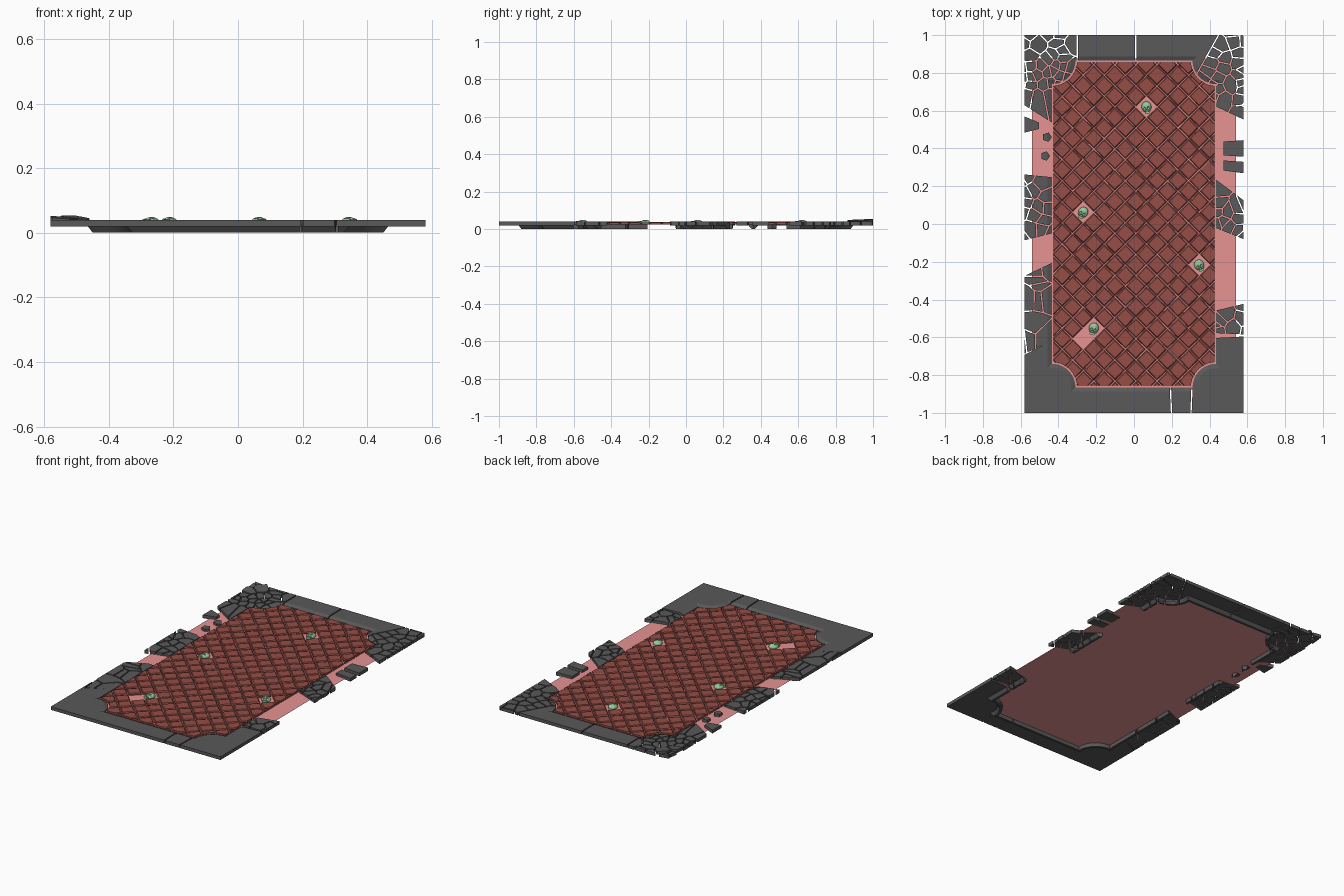
import bpy, bmesh, math, random
from mathutils import Vector, Matrix

if "Cube" in bpy.data.objects:
    bpy.data.objects.remove(bpy.data.objects["Cube"])

random.seed(7)

def material(name, c):
    m = bpy.data.materials.new(name)
    m.diffuse_color = (*c, 1)
    m.use_nodes = True
    m.node_tree.nodes["Principled BSDF"].inputs["Base Color"].default_value = m.diffuse_color
    return m

STONE = material("dark_stone", (0.10, 0.10, 0.10))
TILE = material("red_tile", (0.30, 0.075, 0.06))
MORTAR = material("pink_mortar", (0.80, 0.29, 0.29))
BONE = material("green_bone", (0.30, 0.58, 0.33))

def make(name, bm, mat=None):
    bmesh.ops.recalc_face_normals(bm, faces=bm.faces)
    me = bpy.data.meshes.new(name)
    bm.to_mesh(me)
    bm.free()
    ob = bpy.data.objects.new(name, me)
    bpy.context.collection.objects.link(ob)
    if mat:
        me.materials.append(mat)
    return ob

def loft(bm, loops, cap=True):
    """Join equal-length loops; cap the ends or close into a ring."""
    rings = [[bm.verts.new(p) for p in l] for l in loops]
    n = len(rings[0])
    pairs = list(zip(rings, rings[1:])) + ([] if cap else [(rings[-1], rings[0])])
    for a, b in pairs:
        for i in range(n):
            j = (i + 1) % n
            bm.faces.new((a[i], a[j], b[j], b[i]))
    if cap:
        bm.faces.new(rings[0][::-1])
        bm.faces.new(rings[-1])

def intersect(ob, cutter):
    """Keep only the part of ob inside cutter, then remove cutter."""
    m = ob.modifiers.new("clip", 'BOOLEAN')
    m.operation, m.solver, m.object = 'INTERSECT', 'EXACT', cutter
    dg = bpy.context.evaluated_depsgraph_get()
    ob_mesh = bpy.data.meshes.new_from_object(ob.evaluated_get(dg))
    ob.modifiers.clear()
    ob.data = ob_mesh
    bpy.data.objects.remove(cutter)

# Outlines: inner opening with bulging corners, and matching outer rectangle
CX, CY, R, STEPS = 0.435, 0.865, 0.125, 12

def four_corners(quarter):
    out = []
    for sx, sy in ((1, 1), (-1, 1), (-1, -1), (1, -1)):
        q = quarter if sx * sy < 0 else quarter[::-1]
        out += [(sx * x, sy * y) for x, y in q]
    return out

def inner(d, z):
    r = R - d
    a = math.asin(d / r)
    q = []
    for i in range(STEPS + 1):
        t = math.pi - a + (math.pi / 2 + 2 * a) * i / STEPS
        q.append((CX + r * math.cos(t), CY + r * math.sin(t)))
    return [(x, y, z) for x, y in four_corners(q)]

def outer(z):
    q = []
    for i in range(STEPS + 1):
        t = 2 * i / STEPS
        q.append((0.31 + 0.27 * t, 1) if t <= 1 else (0.58, 1 - 0.265 * (t - 1)))
    return [(x, y, z) for x, y in four_corners(q)]

# Mortar bed
bm = bmesh.new()
bmesh.ops.create_grid(bm, x_segments=1, y_segments=1, size=1,
                      matrix=Matrix.Translation((0, 0, 0.024)) @ Matrix.Diagonal((0.54, 0.875, 1, 1)))
make("mortar_bed", bm, MORTAR)

# Diamond floor tiles, trimmed to the opening; a few are missing
H, OX, OY = 0.0558, 0.066, 0.62
skull_cells = [(0, 0), (-6, -10), (5, -15), (-5, -21)]
missing = skull_cells + [(-6, -22)]

def diamond(x, y, s, z):
    def wobble():
        return random.uniform(-0.0015, 0.0015)
    return [(x + s * dx + wobble(), y + s * dy + wobble(), z)
            for dx, dy in ((1, 0), (0, 1), (-1, 0), (0, -1))]

bm = bmesh.new()
for i in range(-10, 9):
    for j in range(-28, 6):
        if (i + j) % 2 or (i, j) in missing:
            continue
        x, y, lift = OX + i * H, OY + j * H, random.uniform(-0.0015, 0.0015)
        loft(bm, [diamond(x, y, 0.0515, 0.0245), diamond(x, y, 0.0515, 0.031 + lift),
                  diamond(x, y, 0.045, 0.036 + lift)])
tiles = make("floor_tiles", bm, TILE)
bm = bmesh.new()
loft(bm, [inner(-0.009, 0.0), inner(-0.009, 0.06)])
intersect(tiles, make("tile_trim", bm))

# Full stone border: slab with a bevelled inner edge and a lip below
border = bmesh.new()
loft(border, [outer(0.04), outer(0.02), inner(0.03, 0.02), inner(0.015, 0.0), inner(0.0, 0.0),
              inner(0.0, 0.031), inner(0.008, 0.034), inner(0.022, 0.04)], cap=False)
bmesh.ops.recalc_face_normals(border, faces=border.faces)

# Surviving border zones, each with the number of shards it is broken into
XO, YO = 0.62, 1.04
zones = []
# corners: side signs, end cut x (inner, outer), side cut y (inner, outer), shards
for sx, sy, xi, xo, yi, yo, n in ((-1, 1, .30, .30, .53, .65, 34), (1, 1, .33, .47, .62, .53, 26),
                                  (1, -1, .31, .30, .60, .59, 1), (-1, -1, -.19, -.20, .61, .71, 1)):
    pts = [(xo, YO), (xi, .79), (.43, yi), (XO, yo), (XO, YO)]
    zones.append(([(sx * x, sy * y) for x, y in pts], n))
# end slabs: side sign, x range inside, x range outside
for sy, a, b, c, d in ((1, -.30, .01, -.30, .01), (1, .01, .33, .01, .47), (-1, .19, .31, .20, .30)):
    zones.append(([(a, sy * .79), (b, sy * .79), (d, sy * YO), (c, sy * YO)], 1))
# side pieces: side sign, inner x, y range outside, y range inside, shards
for sx, xi, a, b, c, d, n in ((-1, .41, -.71, -.29, -.61, -.19, 11), (-1, .42, -.10, .27, -.05, .25, 16),
                              (-1, .50, .47, .59, .50, .54, 1), (1, .41, -.59, -.41, -.58, -.46, 8),
                              (1, .42, -.10, .10, -.02, .25, 13), (1, .47, .35, .45, .36, .44, 1),
                              (1, .47, .26, .33, .28, .34, 1)):
    zones.append(([(sx * XO, a), (sx * xi, c), (sx * xi, d), (sx * XO, b)], n))
# loose pebbles
for x, y in ((-.47, .36), (-.46, .46)):
    zones.append(([(x + .03 * math.cos(k * 1.257), y + .03 * math.sin(k * 1.257)) for k in range(5)], 1))

def slice_off(bm, p, n):
    """Cut away everything beyond a vertical plane and cap the cut."""
    res = bmesh.ops.bisect_plane(bm, geom=bm.verts[:] + bm.edges[:] + bm.faces[:], dist=1e-6,
                                 plane_co=(p.x, p.y, 0), plane_no=(n.x, n.y, 0), clear_outer=True)
    rim = [e for e in res["geom_cut"] if isinstance(e, bmesh.types.BMEdge) and e.is_valid and e.is_boundary]
    if rim:
        bmesh.ops.edgeloop_fill(bm, edges=rim)

GAP = 0.0035
shards = bmesh.new()
for pts, count in zones:
    zone = [Vector(p) for p in pts]
    mid = sum(zone, Vector((0, 0))) / len(zone)
    cuts = []
    for a, b in zip(zone, zone[1:] + zone[:1]):
        e = (b - a).normalized()
        n = Vector((e.y, -e.x))
        cuts.append((a, n if (mid - a).dot(n) < 0 else -n))
    block = border.copy()
    for p, n in cuts:
        slice_off(block, p - n * GAP, n)
    # Scatter shard centres, then cut halfway between neighbours
    seeds = [] if count > 1 else [mid]
    xs, ys = [p.x for p in zone], [p.y for p in zone]
    for _ in range(4000):
        s = Vector((random.uniform(min(xs), max(xs)), random.uniform(min(ys), max(ys))))
        if len(seeds) < count and all((s - a).dot(n) < -0.01 for a, n in cuts) \
                and all((s - o).length > 0.03 for o in seeds):
            seeds.append(s)
    for s in seeds:
        shard = block.copy()
        for o in sorted(seeds, key=lambda q: (q - s).length)[1:]:
            n = (o - s).normalized()
            slice_off(shard, (s + o) / 2 - n * GAP, n)
            if not shard.faces:
                break
        # Loose shards in the back left corner are tilted up
        if s.x < -0.49 and s.y > 0.87 and shard.verts:
            x0, y0 = max(v.co.x for v in shard.verts), min(v.co.y for v in shard.verts)
            for v in shard.verts:
                v.co.z += min(0.015, 0.09 * (x0 - v.co.x + v.co.y - y0))
        tmp = bpy.data.meshes.new("shard")
        shard.to_mesh(tmp)
        shards.from_mesh(tmp)
        bpy.data.meshes.remove(tmp)
        shard.free()
    block.free()
border.free()
make("stone_border", shards, STONE)

# Small skulls lying face up in the missing tiles
def skull(name, x, y, turn):
    bm = bmesh.new()
    bmesh.ops.create_icosphere(bm, subdivisions=3, radius=1)
    for v in bm.verts:
        d = v.co.normalized()
        for hole, w, depth in (((.42, -.25, .87), .30, .5), ((-.42, -.25, .87), .30, .5), ((0, -.62, .78), .16, .3)):
            f = (d - Vector(hole).normalized()).length / w
            if f < 1:
                v.co *= 1 - depth * (1 - f * f)
        v.co.z = max(v.co.z, -0.4)
    bmesh.ops.scale(bm, vec=(0.026, 0.029, 0.017), verts=bm.verts)
    # Jaw and teeth
    def block(p, s):
        bmesh.ops.create_cube(bm, size=1, matrix=Matrix.Translation(p) @ Matrix.Diagonal((*s, 1)))
    block((0, -0.029, 0), (0.026, 0.014, 0.012))
    for k in range(4):
        block((-0.009 + k * 0.006, -0.030, 0.007), (0.0045, 0.009, 0.006))
    ob = make(name, bm, BONE)
    ob.matrix_world = Matrix.Translation((x, y, 0.032)) @ Matrix.Rotation(turn, 4, 'Z')

for k, (i, j) in enumerate(skull_cells):
    skull(f"skull_{k + 1}", OX + i * H, OY + j * H, (0.2, -0.5, 0.4, -0.3)[k])
